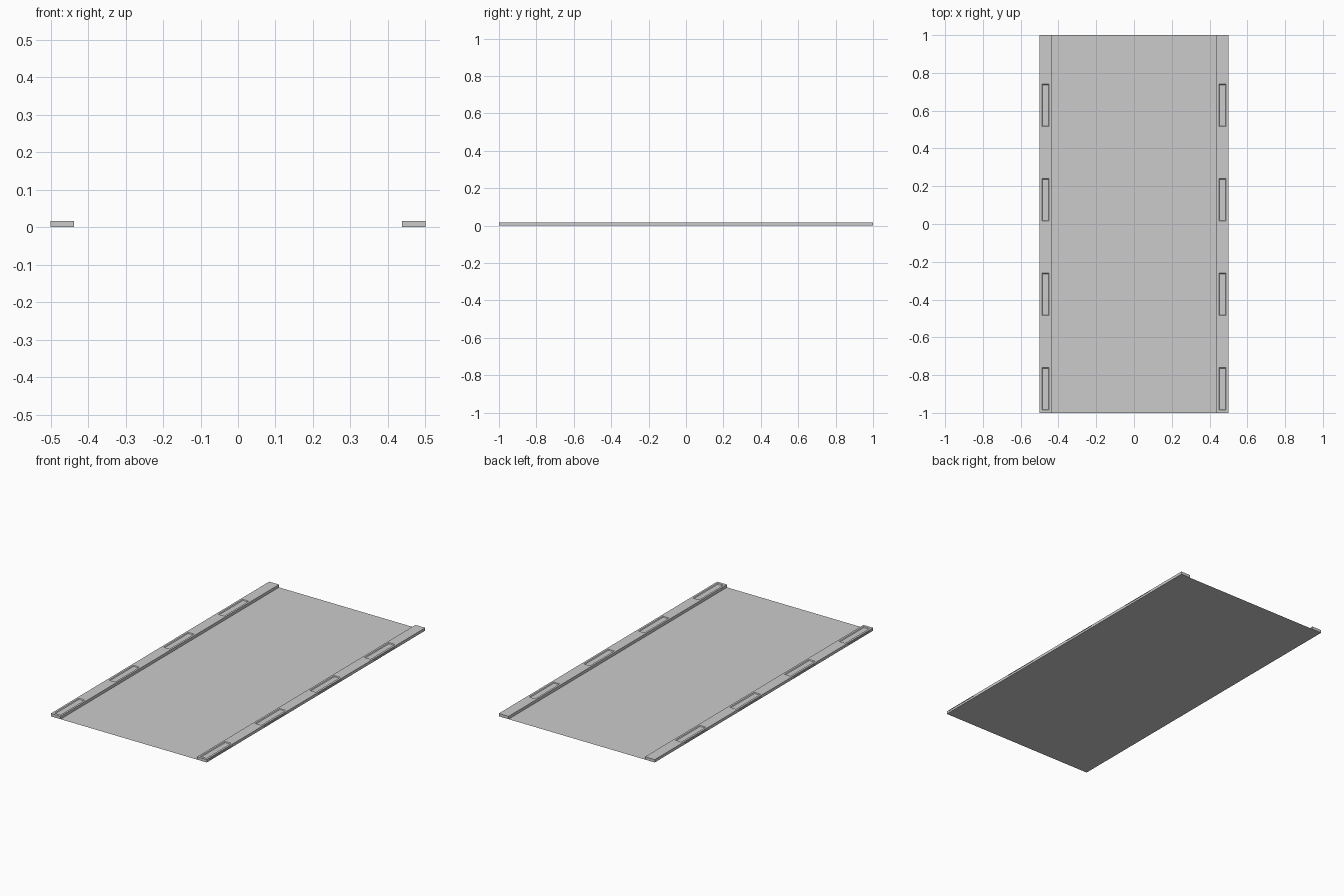
import bpy
import bmesh

if "Cube" in bpy.data.objects:
    bpy.data.objects.remove(bpy.data.objects["Cube"])

HALF_W, INNER, HEIGHT = 0.5, 0.4375, 0.0165
SLOT_STARTS = [-0.985 + 0.5 * i for i in range(4)]
SLOT_LEN, DEPTH = 0.225, 0.004


def make_object(name, bm):
    bmesh.ops.recalc_face_normals(bm, faces=bm.faces[:])
    mesh = bpy.data.meshes.new(name)
    bm.to_mesh(mesh)
    bm.free()
    obj = bpy.data.objects.new(name, mesh)
    bpy.context.collection.objects.link(obj)
    return obj


def add_loft(bm, first, last):
    """Closed solid between two matching four-point outlines."""
    a = [bm.verts.new(p) for p in first]
    b = [bm.verts.new(p) for p in last]
    bm.faces.new(a)
    bm.faces.new(b[::-1])
    for i in range(4):
        j = (i + 1) % 4
        bm.faces.new((a[i], b[i], b[j], a[j]))


def rect(x0, x1, y0, y1, z):
    return [(x0, y0, z), (x1, y0, z), (x1, y1, z), (x0, y1, z)]


# thin floor sheet between the rails
bm = bmesh.new()
bm.faces.new([bm.verts.new(p) for p in rect(-INNER, INNER, -1, 1, 0)])
make_object("floor_sheet", bm)

# raised side rail
bm = bmesh.new()
add_loft(bm, rect(INNER, HALF_W, -1, 1, 0), rect(INNER, HALF_W, -1, 1, HEIGHT))
rail = make_object("side_rails", bm)

# cutters: bevelled slots in the rail top and tapered notches on its outer face
bm = bmesh.new()
for y0 in SLOT_STARTS:
    y1 = y0 + SLOT_LEN
    top = HEIGHT + DEPTH
    s = 0.004
    add_loft(bm, rect(0.449 + s, 0.488 - s, y0 + s, y1 - s, HEIGHT - DEPTH),
             rect(0.449 - s, 0.488 + s, y0 - s, y1 + s, top))

    def side(x):
        return [(x, y0 + 0.012, 0.007), (x, y1 - 0.012, 0.007),
                (x, y1 - 0.004, 0.0145), (x, y0 + 0.004, 0.0145)]
    add_loft(bm, side(HALF_W - 0.003), side(HALF_W + 0.01))
cutter = make_object("slot_cutter", bm)
cutter.hide_render = True

# cut the slots, then mirror the rail to the other side
cut = rail.modifiers.new("Slots", 'BOOLEAN')
cut.operation = 'DIFFERENCE'
cut.solver = 'EXACT'
cut.object = cutter
mirror = rail.modifiers.new("Mirror", 'MIRROR')
mirror.use_axis[0] = True
bpy.context.view_layer.objects.active = rail
for m in ("Slots", "Mirror"):
    bpy.ops.object.modifier_apply(modifier=m)
bpy.data.objects.remove(cutter, do_unlink=True)
